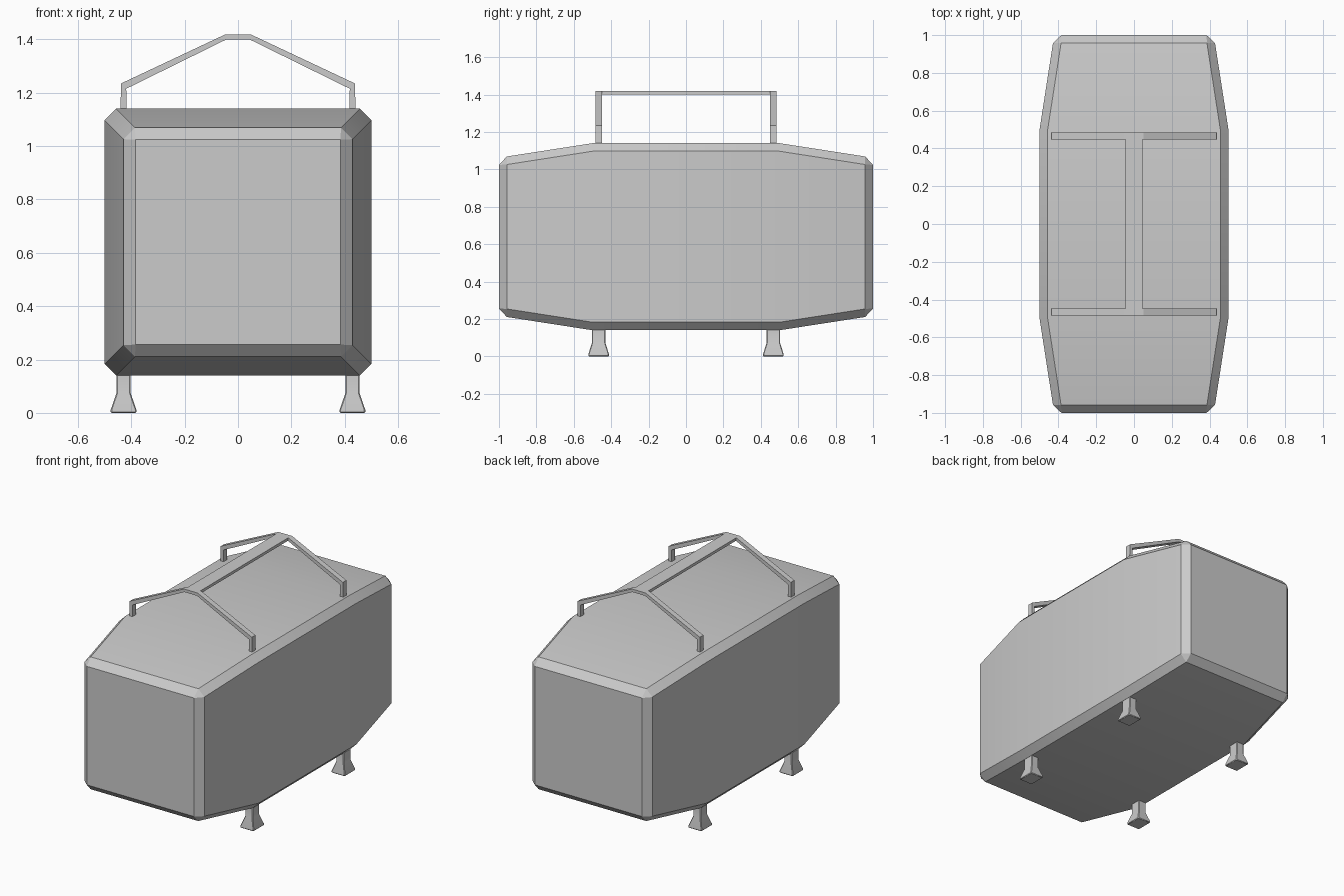
import bpy, bmesh, math

if "Cube" in bpy.data.objects:
    bpy.data.objects.remove(bpy.data.objects["Cube"])

ZC = 0.64  # height of the body's centre


def finish(name, bm, bevel=0.0):
    bmesh.ops.remove_doubles(bm, verts=bm.verts, dist=1e-5)
    bmesh.ops.recalc_face_normals(bm, faces=bm.faces)
    me = bpy.data.meshes.new(name)
    bm.to_mesh(me)
    bm.free()
    ob = bpy.data.objects.new(name, me)
    bpy.context.collection.objects.link(ob)
    if bevel:
        mod = ob.modifiers.new("edge_bevel", 'BEVEL')
        mod.width, mod.segments = bevel, 1
        mod.limit_method, mod.angle_limit = 'ANGLE', math.radians(40)
    bpy.ops.object.select_all(action='DESELECT')
    bpy.context.view_layer.objects.active = ob
    ob.select_set(True)
    bpy.ops.object.shade_smooth_by_angle(angle=math.radians(20))
    return ob


def loft(bm, rings):
    loops = [[bm.verts.new(p) for p in r] for r in rings]
    n = len(loops[0])
    for a, b in zip(loops, loops[1:]):
        for i in range(n):
            bm.faces.new((a[i], a[(i + 1) % n], b[(i + 1) % n], b[i]))
    bm.faces.new(loops[0])
    bm.faces.new(loops[-1])


def octagon(y, h, inner):
    # square section with cut corners
    pts = [(h, inner), (inner, h), (-inner, h), (-h, inner),
           (-h, -inner), (-inner, -h), (inner, -h), (h, -inner)]
    return [(x, y, ZC + z) for x, z in pts]


# Body: chamfered box tapering towards both ends
half = [(0.5, 0.5, 0.457), (0.958, 0.429, 0.386), (1.0, 0.384, 0.384)]
sections = [(-y, h, c) for y, h, c in reversed(half)] + half
bm = bmesh.new()
loft(bm, [octagon(*s) for s in sections])
finish("body", bm)

# Legs: square stems flaring to a foot
for sx, side in ((-1, "left"), (1, "right")):
    for sy, end in ((-1, "front"), (1, "back")):
        bm = bmesh.new()
        rings = []
        for z, hx, hy in ((0, .048, .055), (.012, .048, .055), (.073, .027, .036), (.165, .027, .036)):
            rings.append([(sx * .429 + i * hx, sy * .467 + j * hy, z)
                          for i, j in ((-1, -1), (1, -1), (1, 1), (-1, 1))])
        loft(bm, rings)
        finish(f"{end}_{side}_leg", bm, 0.004)

# Handle frames: bent strip from one side over the peak to the other
outer = [(.441, 1.13), (.438, 1.235), (.049, 1.418)]
inner = [(.417, 1.13), (.419, 1.215), (.045, 1.399)]
mirror = lambda pts: pts + [(-x, z) for x, z in reversed(pts)]
for sy, end in ((-1, "front"), (1, "back")):
    bm = bmesh.new()
    y0, y1 = sy * .466 - .018, sy * .466 + .018
    loft(bm, [[(xo, y0, zo), (xo, y1, zo), (xi, y1, zi), (xi, y0, zi)]
              for (xo, zo), (xi, zi) in zip(mirror(outer), mirror(inner))])
    finish(f"{end}_handle_frame", bm)

# Flat grip bar joining the two frames
bm = bmesh.new()
loft(bm, [[(-.045, y, 1.4), (.045, y, 1.4), (.045, y, 1.418), (-.045, y, 1.418)]
          for y in (-.449, .449)])
finish("grip_bar", bm)
